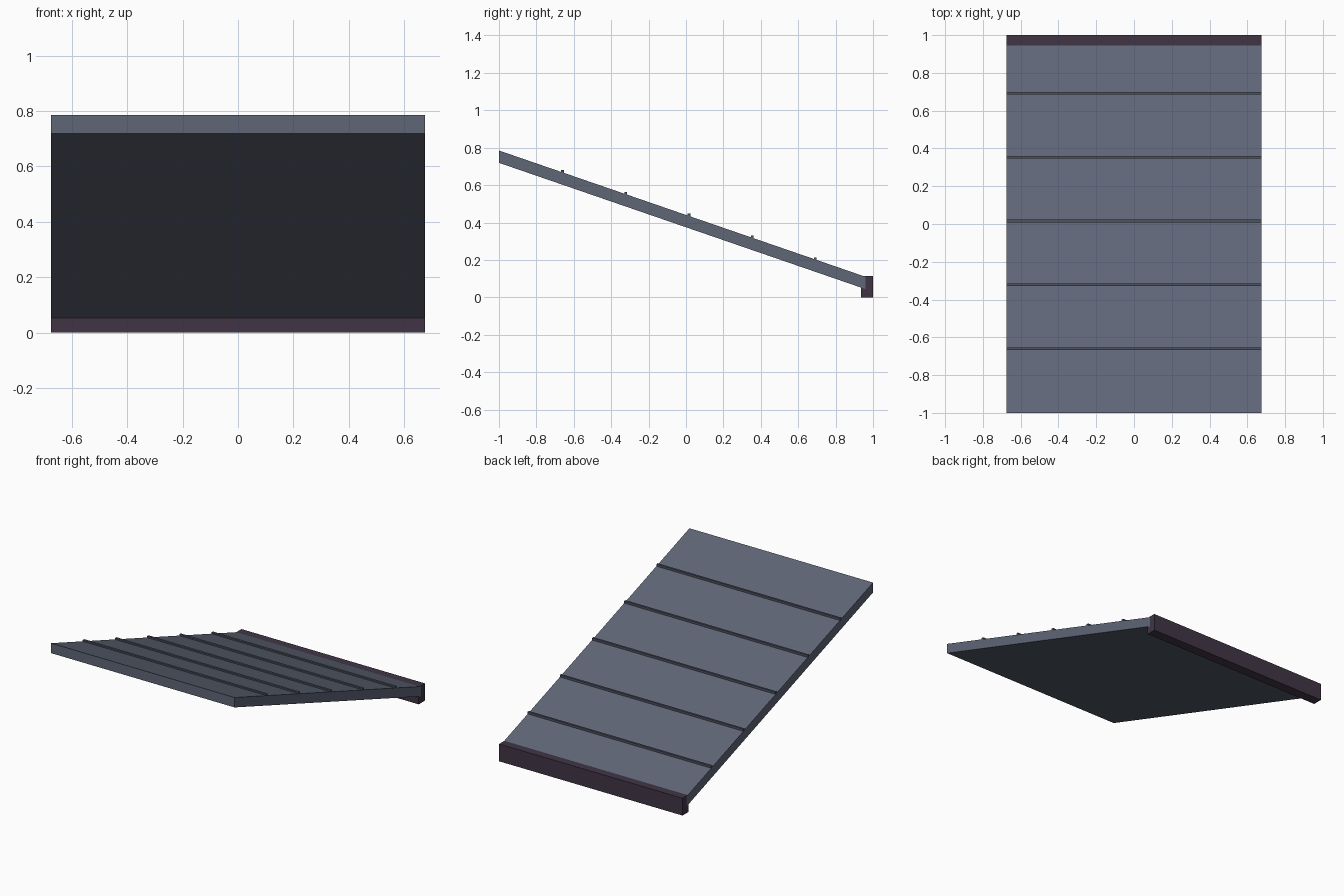
import bpy
import bmesh

cube = bpy.data.objects.get("Cube")
if cube:
    bpy.data.objects.remove(cube, do_unlink=True)

HALF_W = 0.675
EAVE_Y = 0.96
THICK = 0.066


def top_z(y):
    """Height of the sloping roof surface."""
    return 0.785 - 0.3445 * (y + 1)


def material(name, rgb):
    mat = bpy.data.materials.new(name)
    mat.use_nodes = True
    mat.diffuse_color = (*rgb, 1)
    mat.node_tree.nodes["Principled BSDF"].inputs["Base Color"].default_value = (*rgb, 1)
    return mat


def extrude_profile(name, profile, half_width, mat):
    """Sweep a (y, z) side profile across the width."""
    bm = bmesh.new()
    face = bm.faces.new([bm.verts.new((-half_width, y, z)) for y, z in profile])
    result = bmesh.ops.extrude_face_region(bm, geom=[face])
    moved = [v for v in result["geom"] if isinstance(v, bmesh.types.BMVert)]
    bmesh.ops.translate(bm, verts=moved, vec=(2 * half_width, 0, 0))
    bmesh.ops.recalc_face_normals(bm, faces=bm.faces[:])
    mesh = bpy.data.meshes.new(name)
    bm.to_mesh(mesh)
    bm.free()
    mesh.materials.append(mat)
    obj = bpy.data.objects.new(name, mesh)
    bpy.context.collection.objects.link(obj)
    return obj


def rectangle(y0, y1, z0, z1):
    return [(y0, z0), (y1, z0), (y1, z1), (y0, z1)]


slate = material("slate_blue", (0.115, 0.133, 0.183))
seam = material("dark_slate", (0.075, 0.085, 0.115))
trim = material("dark_plum", (0.052, 0.036, 0.06))

# Sloping roof slab with upright ends
extrude_profile("roof_slab", [
    (-1, top_z(-1)), (EAVE_Y, top_z(EAVE_Y)),
    (EAVE_Y, top_z(EAVE_Y) - THICK), (-1, top_z(-1) - THICK)], HALF_W, slate)

# Raised ridges across the slope
for i in range(5):
    y = -0.66 + 0.338 * i
    z = top_z(y)
    extrude_profile(f"roof_ridge_{i + 1}",
                    rectangle(y - 0.007, y + 0.007, z - 0.012, z + 0.012), HALF_W, seam)

# Fascia board along the low edge
extrude_profile("eave_board", rectangle(0.935, 1, 0, 0.115), HALF_W - 0.0005, trim)
